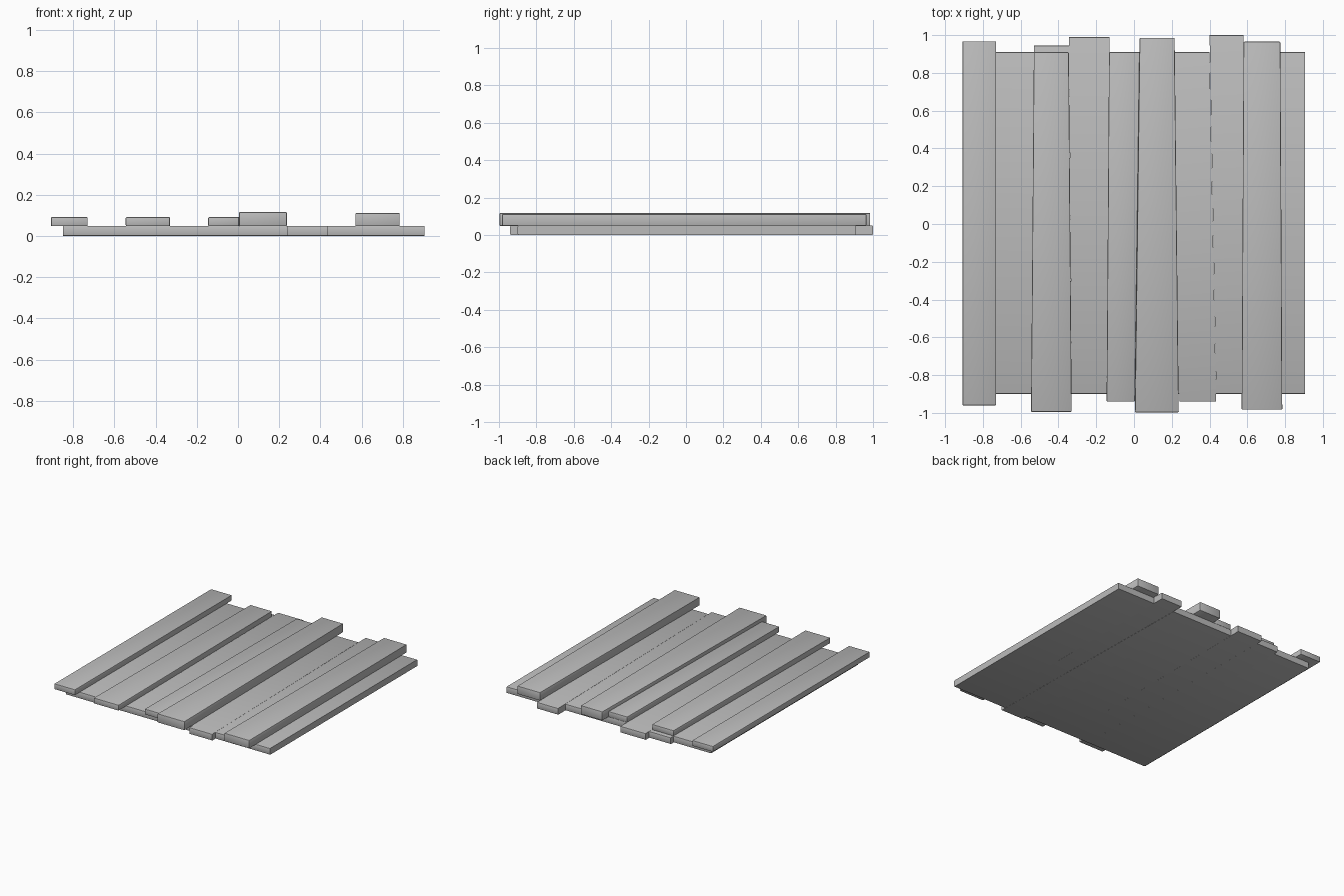
import bpy
import bmesh

cube = bpy.data.objects.get("Cube")
if cube:
    bpy.data.objects.remove(cube, do_unlink=True)

grey = bpy.data.materials.new("plain grey")
grey.use_nodes = True
colour = (0.5, 0.5, 0.5, 1)
grey.diffuse_color = colour
grey.node_tree.nodes["Principled BSDF"].inputs["Base Color"].default_value = colour


def board(name, front, back, y_front, y_back, z_low, z_high, ends_only=False):
    """Tapered plank; front and back are its (left edge, right edge) in x."""
    bm = bmesh.new()
    outline = [(front[0], y_front), (front[1], y_front),
               (back[1], y_back), (back[0], y_back)]
    base = bm.faces.new([bm.verts.new((x, y, z_low)) for x, y in outline])
    grown = bmesh.ops.extrude_face_region(bm, geom=[base])
    top = [v for v in grown["geom"] if isinstance(v, bmesh.types.BMVert)]
    bmesh.ops.translate(bm, verts=top, vec=(0, 0, z_high - z_low))
    bmesh.ops.recalc_face_normals(bm, faces=bm.faces)

    # Ease the edges; butted boards keep their long edges square
    def eased(edge):
        run = edge.verts[1].co - edge.verts[0].co
        return not ends_only or abs(run.x) > abs(run.y) + abs(run.z)

    bmesh.ops.bevel(bm, geom=[e for e in bm.edges if eased(e)], offset=0.005,
                    segments=2, profile=0.5, affect='EDGES')
    mesh = bpy.data.meshes.new(name)
    bm.to_mesh(mesh)
    bm.free()
    mesh.materials.append(grey)
    obj = bpy.data.objects.new(name, mesh)
    bpy.context.collection.objects.link(obj)
    bpy.ops.object.select_all(action='DESELECT')
    obj.select_set(True)
    bpy.context.view_layer.objects.active = obj
    bpy.ops.object.shade_smooth_by_angle()


# Lower layer: butted boards sharing slanted seams (front x, back x)
seams = [(-0.85, -0.85), (-0.54, -0.53), (-0.33, -0.345), (-0.145, -0.13),
         (0.24, 0.22), (0.435, 0.40), (0.575, 0.58), (0.905, 0.905)]
ends = [(-0.9, 0.91), (-0.9, 0.945), (-0.9, 0.99), (-0.9, 0.91),
        (-0.94, 0.91), (-0.9, 1.0), (-0.9, 0.91)]
for i, (y0, y1) in enumerate(ends):
    a, b = seams[i], seams[i + 1]
    board(f"lower_board_{i + 1}", (a[0], b[0]), (a[1], b[1]),
          y0, y1, 0, 0.05, ends_only=True)

# Upper layer: raised boards laid over the seams
upper = [
    ((-0.908, -0.73), (-0.908, -0.73), -0.96, 0.967, 0.092),
    ((-0.545, -0.33), (-0.53, -0.345), -0.995, 0.91, 0.092),
    ((-0.145, 0.005), (-0.132, 0.03), -0.94, 0.91, 0.092),
    ((0.005, 0.237), (0.03, 0.215), -0.997, 0.985, 0.117),
    ((0.57, 0.785), (0.58, 0.775), -0.983, 0.965, 0.112),
]
for i, (front, back, y0, y1, top) in enumerate(upper):
    board(f"upper_board_{i + 1}", front, back, y0, y1, 0.048, top)
